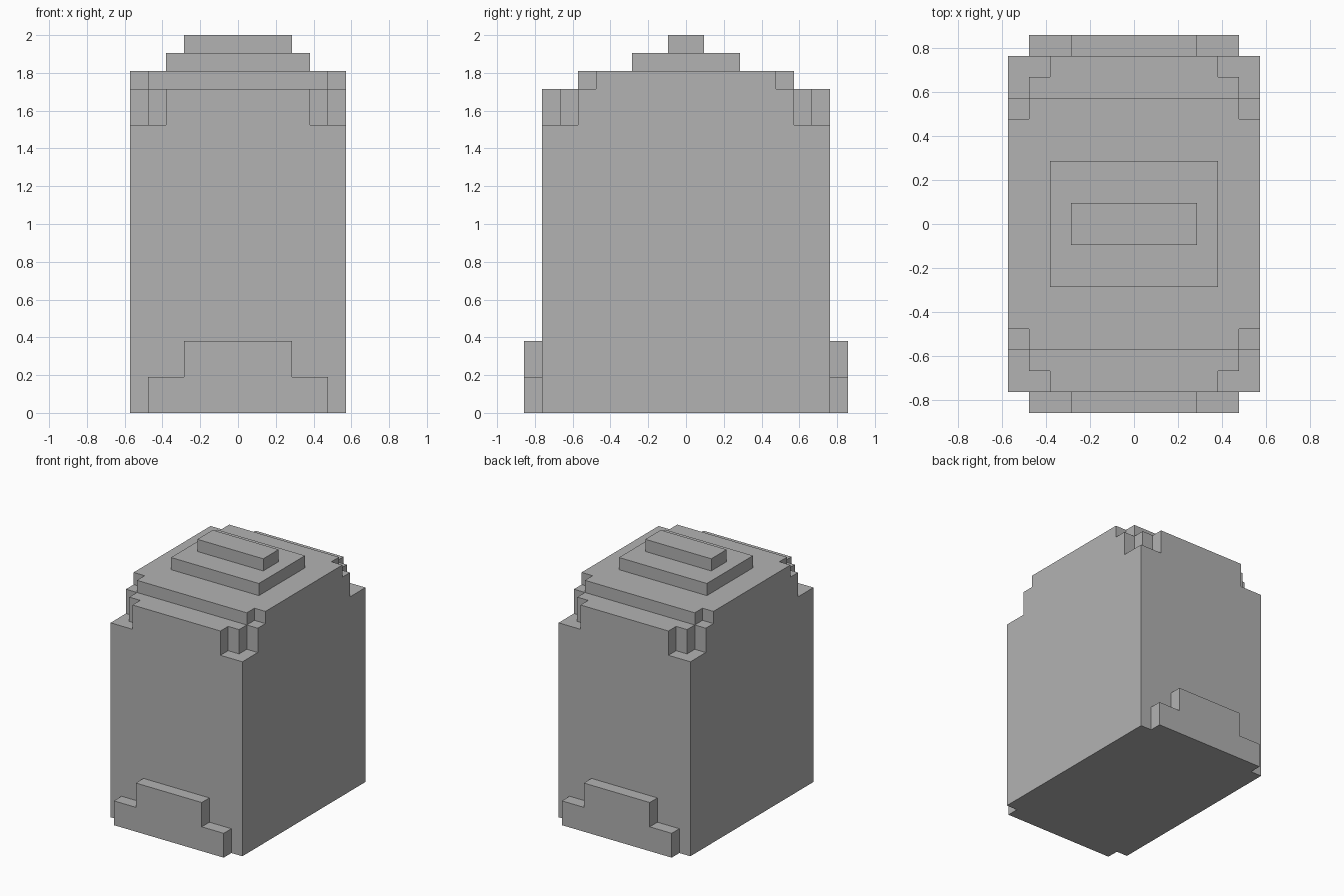
import bpy
import bmesh

U = 2 / 21  # one block

if "Cube" in bpy.data.objects:
    bpy.data.objects.remove(bpy.data.objects["Cube"], do_unlink=True)

grey = bpy.data.materials.new("plain_grey")
grey.use_nodes = True
colour = (0.448, 0.448, 0.448, 1)
grey.diffuse_color = colour
grey.node_tree.nodes["Principled BSDF"].inputs["Base Color"].default_value = colour


def prism(name, outline, start, end, axis="z"):
    """Extrude an outline in block units; axis z takes (x, y), axis y takes (x, z)."""
    def place(p, d):
        return (p[0] * U, p[1] * U, d * U) if axis == "z" else (p[0] * U, d * U, p[1] * U)

    bm = bmesh.new()
    face = bm.faces.new([bm.verts.new(place(p, start)) for p in outline])
    side = bmesh.ops.extrude_face_region(bm, geom=[face])
    verts = [v for v in side["geom"] if isinstance(v, bmesh.types.BMVert)]
    shift = place((0, 0), end - start)
    bmesh.ops.translate(bm, verts=verts, vec=shift)
    bmesh.ops.recalc_face_normals(bm, faces=bm.faces)
    mesh = bpy.data.meshes.new(name)
    bm.to_mesh(mesh)
    bm.free()
    mesh.materials.append(grey)
    obj = bpy.data.objects.new(name, mesh)
    bpy.context.collection.objects.link(obj)
    return obj


def rect(x, y):
    return [(-x, -y), (x, -y), (x, y), (-x, y)]


# Main body with stepped notches cut from its four upper corners
body = prism("body", rect(6, 8), 0, 18)
cutter = prism("corner_cutter", [(7, 6), (5, 6), (5, 7), (4, 7), (4, 9), (7, 9)], 16, 19)
cutter.hide_render = True
mirror = cutter.modifiers.new("four_corners", "MIRROR")
mirror.use_axis = (True, True, False)
cut = body.modifiers.new("corner_notches", "BOOLEAN")
cut.operation = "DIFFERENCE"
cut.solver = "EXACT"
cut.object = cutter
bpy.context.view_layer.objects.active = body
bpy.ops.object.modifier_apply(modifier=cut.name)
bpy.data.objects.remove(cutter, do_unlink=True)

# Stepped top: notched slab, then two smaller tiers
slab = [(6, -5), (6, 5), (5, 5), (5, 6), (-5, 6), (-5, 5),
        (-6, 5), (-6, -5), (-5, -5), (-5, -6), (5, -6), (5, -5)]
prism("shoulder_slab", slab, 18, 19)
prism("middle_tier", rect(4, 3), 19, 20)
prism("top_ridge", rect(3, 1), 20, 21)

# Stepped base plates on the front and back
step = [(-5, 0), (5, 0), (5, 2), (3, 2), (3, 4), (-3, 4), (-3, 2), (-5, 2)]
for name, side in (("front_base_plate", -1), ("back_base_plate", 1)):
    prism(name, step, side * 8, side * 9, axis="y")
